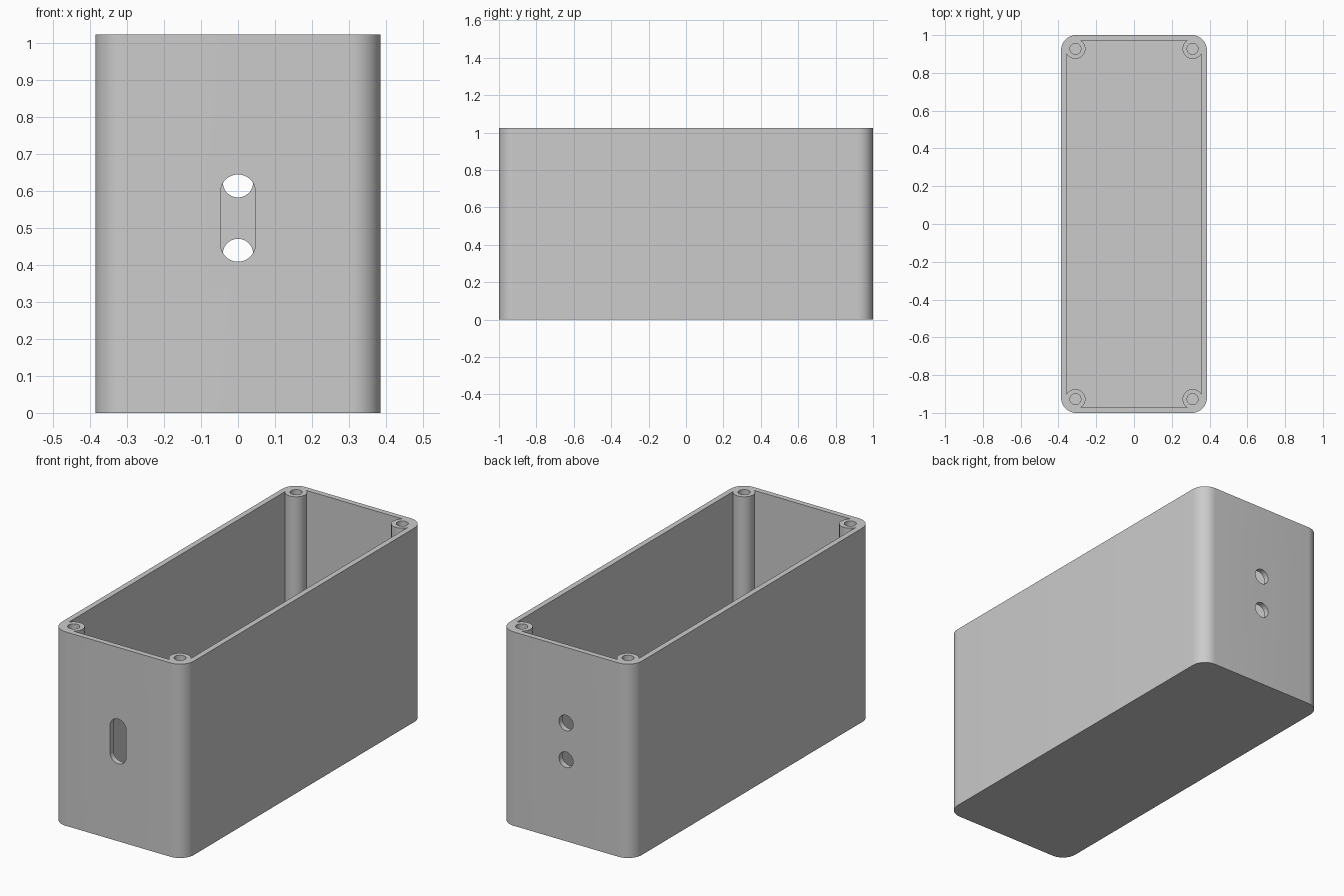
import bpy, bmesh, math

cube = bpy.data.objects.get("Cube")
if cube:
    bpy.data.objects.remove(cube, do_unlink=True)

HALF_X, HALF_Y, HEIGHT = 0.386, 1.0, 1.023
WALL, CORNER = 0.029, 0.08
POST_X, POST_Y, POST_R, SCREW_R = 0.31, 0.927, 0.053, 0.029
MID_Z = 0.527

grey = bpy.data.materials.new("grey plastic")
grey.use_nodes = True
colour = (0.6, 0.6, 0.6, 1)
grey.diffuse_color = colour
grey.node_tree.nodes["Principled BSDF"].inputs["Base Color"].default_value = colour


def rounded(hx, hy, r, steps=12):
    """Outline of a rounded rectangle; a circle when hx = hy = r."""
    points = []
    for quarter, (sx, sy) in enumerate([(1, 1), (-1, 1), (-1, -1), (1, -1)]):
        for i in range(steps + 1):
            a = (quarter + i / steps) * math.pi / 2
            points.append((sx * (hx - r) + r * math.cos(a),
                           sy * (hy - r) + r * math.sin(a)))
    return points


def prism(name, outline, low, high, place):
    """Extrude an outline; place maps (u, v, depth) to x, y, z."""
    bm = bmesh.new()
    face = bm.faces.new([bm.verts.new(place(u, v, low)) for u, v in outline])
    rise = bm.faces.new([bm.verts.new(place(u, v, high)) for u, v in outline])
    bmesh.ops.bridge_loops(bm, edges=face.edges[:] + rise.edges[:])
    bmesh.ops.remove_doubles(bm, verts=bm.verts, dist=1e-5)
    bmesh.ops.recalc_face_normals(bm, faces=bm.faces)
    mesh = bpy.data.meshes.new(name)
    bm.to_mesh(mesh)
    bm.free()
    mesh.materials.append(grey)
    obj = bpy.data.objects.new(name, mesh)
    bpy.context.collection.objects.link(obj)
    return obj


def upright(cx=0, cy=0):
    return lambda u, v, d: (cx + u, cy + v, d)


def endwise(cz):
    return lambda u, v, d: (u, d, cz + v)


def cut(target, cutter):
    mod = target.modifiers.new("cut", 'BOOLEAN')
    mod.operation, mod.solver, mod.object = 'DIFFERENCE', 'EXACT', cutter
    bpy.context.view_layer.objects.active = target
    bpy.ops.object.modifier_apply(modifier=mod.name)
    bpy.data.objects.remove(cutter, do_unlink=True)


# Outer shell and the hollow, which leaves the corner posts standing
box = prism("open_box", rounded(HALF_X, HALF_Y, CORNER), 0, HEIGHT, upright())
hollow = prism("hollow", rounded(HALF_X - WALL, HALF_Y - WALL, CORNER - WALL),
               WALL, HEIGHT + 0.1, upright())
corners = [(x, y) for x in (-POST_X, POST_X) for y in (-POST_Y, POST_Y)]
for x, y in corners:
    cut(hollow, prism("post", rounded(POST_R, POST_R, POST_R),
                      0, HEIGHT + 0.2, upright(x, y)))
cut(box, hollow)

# Blind screw holes in the posts
for x, y in corners:
    cut(box, prism("screw_hole", rounded(SCREW_R, SCREW_R, SCREW_R),
                   HEIGHT - 0.5, HEIGHT + 0.1, upright(x, y)))

# Slot in the front wall
cut(box, prism("slot", rounded(0.047, 0.118, 0.047), -1.1, -0.9, endwise(MID_Z)))

# Two round holes in the back wall
for side in (-1, 1):
    cut(box, prism("cable_hole", rounded(0.041, 0.041, 0.041),
                   0.9, 1.1, endwise(MID_Z + side * 0.097)))

# Smooth curves with crisp edges
bpy.ops.object.select_all(action='DESELECT')
box.select_set(True)
bpy.context.view_layer.objects.active = box
bpy.ops.object.shade_smooth_by_angle(angle=math.radians(30))
